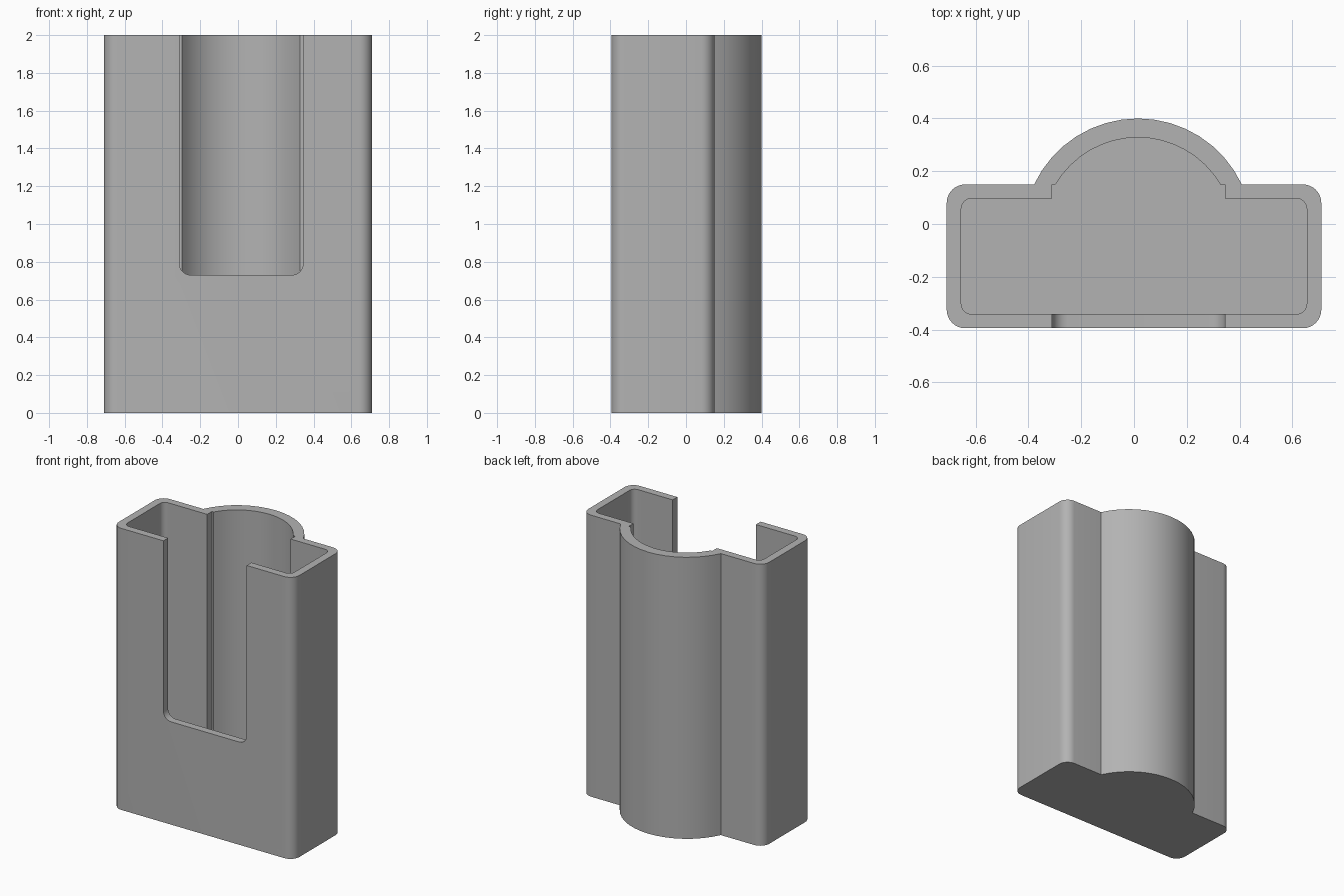
import bpy, bmesh
from math import sin, cos, asin, pi
from mathutils import Vector

if "Cube" in bpy.data.objects:
    bpy.data.objects.remove(bpy.data.objects["Cube"])

HEIGHT, FLOOR = 2.0, 0.055
ARC_X, ARC_Y, BACK = 0.015, -0.035, 0.15   # bulge centre and back wall plane
SLOT_L, SLOT_R, SLOT_Z = -0.31, 0.345, 0.73

grey = bpy.data.materials.new("plain grey")
grey.use_nodes = True
colour = (0.45, 0.45, 0.45, 1)
grey.diffuse_color = colour
grey.node_tree.nodes["Principled BSDF"].inputs["Base Color"].default_value = colour


def corner(cx, cy, r, start, n=8):
    """Quarter circle, counter-clockwise from a start angle."""
    return [(cx + r * cos(start + pi / 2 * i / n), cy + r * sin(start + pi / 2 * i / n))
            for i in range(n + 1)]


def bulge(r, n=16):
    """Arc behind the back wall, from the left side round to the right."""
    a = asin((BACK - ARC_Y) / r)
    return [(ARC_X + r * cos(a + (pi - 2 * a) * i / n),
             ARC_Y + r * sin(a + (pi - 2 * a) * i / n)) for i in range(n + 1)]


def outline(half, front, back, r, detail):
    """Rounded box section with extra points inserted along its back edge."""
    return (corner(half - r, back - r, r, 0) + detail
            + corner(r - half, back - r, r, pi / 2)
            + corner(r - half, front + r, r, pi)
            + corner(half - r, front + r, r, 1.5 * pi))


def extrude(name, points, direction):
    """Solid prism from a closed list of 3D points."""
    bm = bmesh.new()
    face = bm.faces.new([bm.verts.new(p) for p in points])
    made = bmesh.ops.extrude_face_region(bm, geom=[face])["geom"]
    bmesh.ops.translate(bm, vec=Vector(direction),
                        verts=[g for g in made if isinstance(g, bmesh.types.BMVert)])
    bmesh.ops.recalc_face_normals(bm, faces=bm.faces)
    mesh = bpy.data.meshes.new(name)
    bm.to_mesh(mesh)
    bm.free()
    mesh.materials.append(grey)
    obj = bpy.data.objects.new(name, mesh)
    bpy.context.collection.objects.link(obj)
    return obj


# Outer shell with the rounded bulge on its back
shell = outline(0.71, -0.395, BACK, 0.07, bulge(0.435))
holder = extrude("holder_body", [(x, y, 0) for x, y in shell], (0, 0, HEIGHT))

# Pocket, opening through the back wall into the bulge
opening = [(SLOT_R, 0.097), (SLOT_R, BACK)] + bulge(0.363) + [(SLOT_L, BACK), (SLOT_L, 0.097)]
pocket = outline(0.655, -0.342, 0.097, 0.04, opening)
pocket_cutter = extrude("pocket_cutter", [(x, y, FLOOR) for x, y in pocket], (0, 0, HEIGHT))

# Front slot with rounded lower corners
r = 0.06
slot = ([(SLOT_R, HEIGHT + 0.1), (SLOT_L, HEIGHT + 0.1)]
        + corner(SLOT_L + r, SLOT_Z + r, r, pi)
        + corner(SLOT_R - r, SLOT_Z + r, r, 1.5 * pi))
slot_cutter = extrude("slot_cutter", [(x, -0.5, z) for x, z in slot], (0, 0.3, 0))

# Cut the shell, then drop the cutters
bpy.ops.object.select_all(action="DESELECT")
holder.select_set(True)
bpy.context.view_layer.objects.active = holder
for cutter in (pocket_cutter, slot_cutter):
    cutter.hide_render = True
    mod = holder.modifiers.new(cutter.name, "BOOLEAN")
    mod.operation, mod.solver, mod.object = "DIFFERENCE", "EXACT", cutter
    bpy.ops.object.modifier_apply(modifier=mod.name)
    bpy.data.objects.remove(cutter)

bpy.ops.object.shade_smooth_by_angle(angle=pi / 6)
